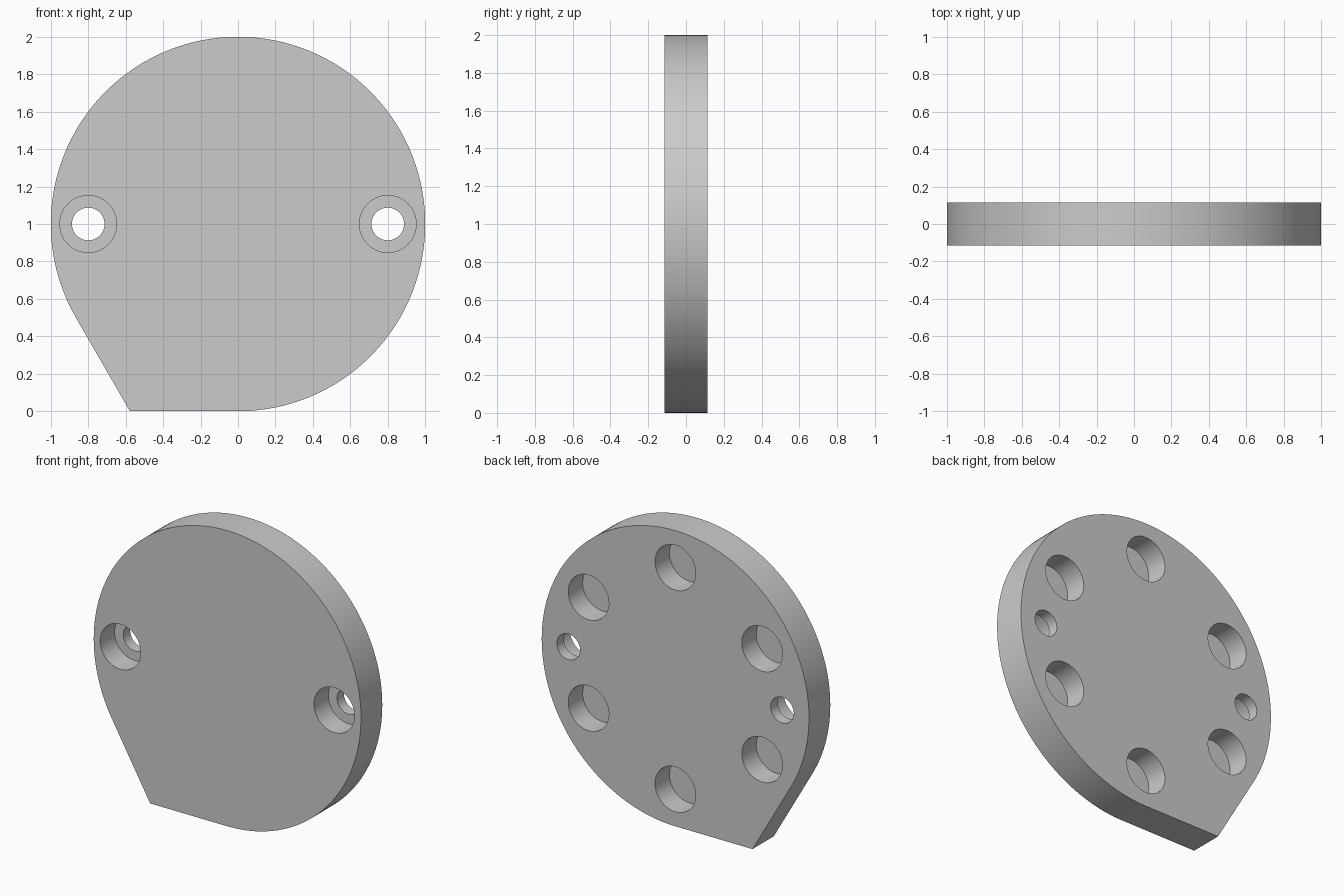
import bpy, bmesh
from math import sin, cos, pi, radians, sqrt
from mathutils import Matrix, Vector

if "Cube" in bpy.data.objects:
    bpy.data.objects.remove(bpy.data.objects["Cube"])

HALF = 0.114          # half thickness
DEPTH = 0.154         # depth of counterbores and magnet pockets


def finish(bm, name):
    bmesh.ops.recalc_face_normals(bm, faces=bm.faces)
    mesh = bpy.data.meshes.new(name)
    bm.to_mesh(mesh)
    bm.free()
    ob = bpy.data.objects.new(name, mesh)
    bpy.context.collection.objects.link(ob)
    return ob


def drill(target, name, spots, radius, y0, y1):
    """Cut round holes along y at the given (x, z) spots."""
    bm = bmesh.new()
    for x, z in spots:
        m = Matrix.Translation((x, (y0 + y1) / 2, z)) @ Matrix.Rotation(pi / 2, 4, 'X')
        bmesh.ops.create_cone(bm, cap_ends=True, segments=64, radius1=radius,
                              radius2=radius, depth=y1 - y0, matrix=m)
    cutter = finish(bm, name)
    cutter.hide_render = True
    mod = target.modifiers.new(name, 'BOOLEAN')
    mod.operation, mod.solver, mod.object = 'DIFFERENCE', 'EXACT', cutter
    bpy.ops.object.modifier_apply(modifier=name)
    bpy.data.objects.remove(cutter)


# Plate: arc from the bottom round to 210 degrees, closed by a tangent corner
bm = bmesh.new()
angles = [radians(-90 + 300 * i / 150) for i in range(151)]
outline = [(cos(a), 1 + sin(a)) for a in angles] + [(-1 / sqrt(3), 0)]
face = bm.faces.new([bm.verts.new((x, -HALF, z)) for x, z in outline])
ext = bmesh.ops.extrude_face_region(bm, geom=[face])
bmesh.ops.translate(bm, vec=Vector((0, 2 * HALF, 0)),
                    verts=[g for g in ext['geom'] if isinstance(g, bmesh.types.BMVert)])
plate = finish(bm, "cover_plate")
bpy.context.view_layer.objects.active = plate
plate.select_set(True)

# Screw holes with front counterbores
screws = [(s * 0.8, 1) for s in (-1, 1)]
drill(plate, "screw_holes", screws, 0.087, -0.3, 0.3)
drill(plate, "counterbores", screws, 0.152, -0.3, -HALF + DEPTH)

# Six blind pockets in the back
pockets = [(0.75 * sin(i * pi / 3), 1 + 0.75 * cos(i * pi / 3)) for i in range(6)]
drill(plate, "back_pockets", pockets, 0.152, HALF - DEPTH, 0.3)

bpy.ops.object.shade_smooth_by_angle(angle=radians(30))
